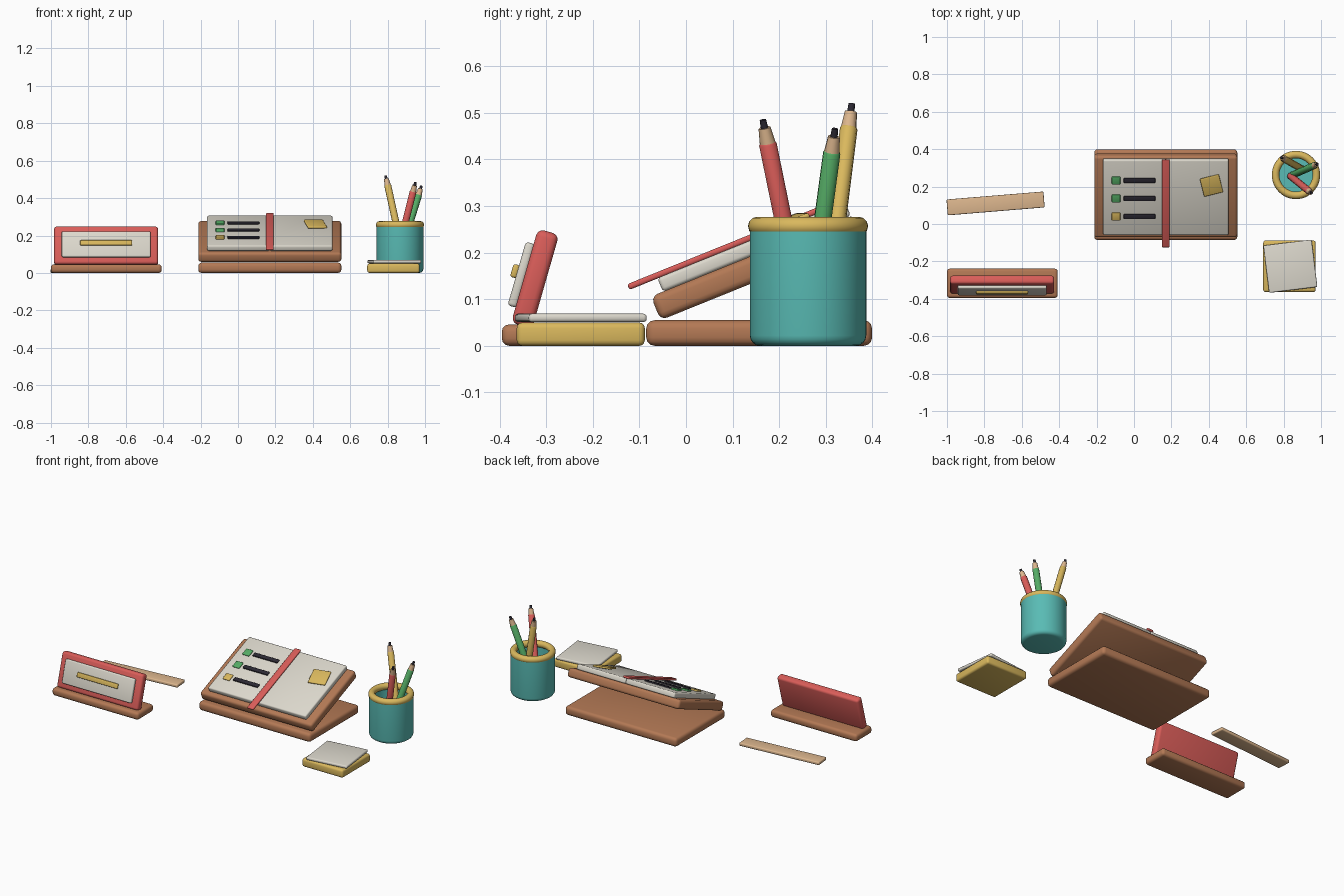
import bpy
import bmesh
from math import radians, cos, sin, pi
from mathutils import Matrix, Vector

cube = bpy.data.objects.get("Cube")
if cube:
    bpy.data.objects.remove(cube, do_unlink=True)


def material(name, color):
    m = bpy.data.materials.new(name)
    m.use_nodes = True
    m.diffuse_color = (*color, 1)
    m.node_tree.nodes["Principled BSDF"].inputs["Base Color"].default_value = (*color, 1)
    return m


wood = material("brown wood", (0.45, 0.19, 0.09))
red = material("coral red", (0.70, 0.11, 0.10))
cream = material("cream paper", (0.72, 0.69, 0.61))
gold = material("mustard yellow", (0.70, 0.48, 0.11))
teal = material("teal", (0.10, 0.50, 0.46))
green = material("leaf green", (0.09, 0.41, 0.13))
tan = material("pale tan", (0.72, 0.47, 0.27))
dark = material("charcoal", (0.025, 0.022, 0.033))

parts = []


def finish(name, bm, matrix, mat):
    bmesh.ops.recalc_face_normals(bm, faces=bm.faces)
    mesh = bpy.data.meshes.new(name)
    bm.to_mesh(mesh)
    bm.free()
    mesh.materials.append(mat)
    ob = bpy.data.objects.new(name, mesh)
    ob.matrix_world = matrix
    bpy.context.collection.objects.link(ob)
    parts.append(ob)


def box(name, size, matrix, mat, bevel):
    """Rounded box centred on the matrix origin."""
    bm = bmesh.new()
    bmesh.ops.create_cube(bm, size=1)
    bmesh.ops.scale(bm, vec=size, verts=bm.verts)
    bmesh.ops.bevel(bm, geom=bm.edges[:], offset=bevel, segments=3,
                    profile=0.5, affect='EDGES', clamp_overlap=True)
    finish(name, bm, matrix, mat)


def lathe(name, profile, matrix, mat, sides, closed=False):
    """Turn (radius, height) points around local z."""
    bm = bmesh.new()
    verts = [bm.verts.new((r, 0, z)) for r, z in profile]
    pairs = list(zip(verts, verts[1:]))
    if closed:
        pairs.append((verts[-1], verts[0]))
    edges = [bm.edges.new(p) for p in pairs]
    bmesh.ops.spin(bm, geom=verts + edges, axis=(0, 0, 1), cent=(0, 0, 0),
                   angle=2 * pi, steps=sides)
    bmesh.ops.remove_doubles(bm, verts=bm.verts, dist=1e-5)
    finish(name, bm, matrix, mat)


def at(x, y, z, turn=0, tilt=0):
    return (Matrix.Translation((x, y, z)) @ Matrix.Rotation(radians(turn), 4, 'Z')
            @ Matrix.Rotation(radians(tilt), 4, 'X'))


# Planner stand: flat base and sloping board
box("stand_base", (0.765, 0.485, 0.055), at(0.17, 0.157, 0.0275), wood, 0.018)
slope = 22
board = at(0.17, 0.153, 0.1685, tilt=slope)
box("stand_board", (0.765, 0.47, 0.055), board, wood, 0.015)


def on_board(x, v, w):
    return board @ Matrix.Translation((x, v, w))


# Open planner: two pages with a ribbon down the middle
for side, name in ((-1, "right_page"), (1, "left_page")):
    box(name, (0.335, 0.435, 0.032), on_board(side * 0.1675, 0.01, 0.043), cream, 0.008)
box("ribbon", (0.042, 0.505, 0.013), on_board(0, -0.02, 0.0645), red, 0.005)

# Checklist on one page, sticker on the other
for i, mat in enumerate((green, green, gold)):
    v = 0.111 - 0.104 * i
    box(f"check_box_{i + 1}", (0.046, 0.046, 0.012), on_board(-0.266, v, 0.062), mat, 0.005)
    box(f"text_line_{i + 1}", (0.17, 0.026, 0.010), on_board(-0.141, v, 0.062), dark, 0.004)
box("sticker", (0.105, 0.105, 0.012), at(0.414, 0.206, 0.261, 14, slope), gold, 0.005)

# Name plate leaning back on its foot
box("plate_foot", (0.592, 0.157, 0.046), at(-0.704, -0.317, 0.023), wood, 0.016)
plate = at(-0.705, -0.324, 0.144, tilt=-16)
box("plate_back", (0.556, 0.047, 0.21), plate, red, 0.014)
box("plate_card", (0.475, 0.02, 0.142), plate @ Matrix.Translation((0, -0.031, 0)), cream, 0.007)
box("plate_bar", (0.278, 0.014, 0.029), plate @ Matrix.Translation((0, -0.046, 0.004)), gold, 0.005)

# Ruler
box("ruler", (0.52, 0.085, 0.02), at(-0.74, 0.11, 0.01, 4.7), tan, 0.006)

# Note pad with a loose stack of paper on top
box("pad_base", (0.28, 0.275, 0.05), at(0.831, -0.226, 0.025), gold, 0.012)
box("pad_paper", (0.26, 0.255, 0.018), at(0.836, -0.226, 0.060, 7), cream, 0.007)

# Pencil cup: hollow body with a round rim
cup = at(0.866, 0.262, 0)
r = 0.022
foot = [(0.125 - r + r * sin(a), r - r * cos(a)) for a in (pi / 8 * i for i in range(5))]
lathe("cup_body", [(0, 0), *foot, (0.125, 0.255), (0.1, 0.255), (0.1, 0.025), (0, 0.025)],
      cup, teal, 48)
ring = [(0.109 + 0.02 * cos(a), 0.257 + 0.02 * sin(a)) for a in (pi / 6 * i for i in range(12))]
lathe("cup_rim", ring, cup, gold, 48, closed=True)

# Pencils: painted body, bare wood collar and lead
pencils = {
    "yellow": (gold, (0.895, 0.296, 0.04), (0.789, 0.356, 0.520)),
    "red": (red, (0.837, 0.256, 0.04), (0.949, 0.165, 0.485)),
    "green": (green, (0.848, 0.262, 0.04), (0.981, 0.320, 0.466)),
}
for name, (mat, foot_pos, tip_pos) in pencils.items():
    start, end = Vector(foot_pos), Vector(tip_pos)
    axis = end - start
    n = axis.length
    frame = Matrix.Translation(start) @ axis.to_track_quat('Z', 'Y').to_matrix().to_4x4()
    body, collar = n - 0.052, n - 0.018
    lathe(f"{name}_pencil_body", [(0, 0), (0.019, 0), (0.019, body - 0.003),
                                  (0.017, body), (0, body)], frame, mat, 10)
    lathe(f"{name}_pencil_wood", [(0, body), (0.017, body), (0.013, collar), (0, collar)],
          frame, tan, 10)
    lathe(f"{name}_pencil_lead", [(0, collar), (0.008, collar), (0.007, n), (0, n)],
          frame, dark, 10)

# Smooth rounded edges, keep hard ones sharp
bpy.ops.object.select_all(action='DESELECT')
for ob in parts:
    ob.select_set(True)
bpy.context.view_layer.objects.active = parts[0]
bpy.ops.object.shade_smooth_by_angle(angle=radians(40))
